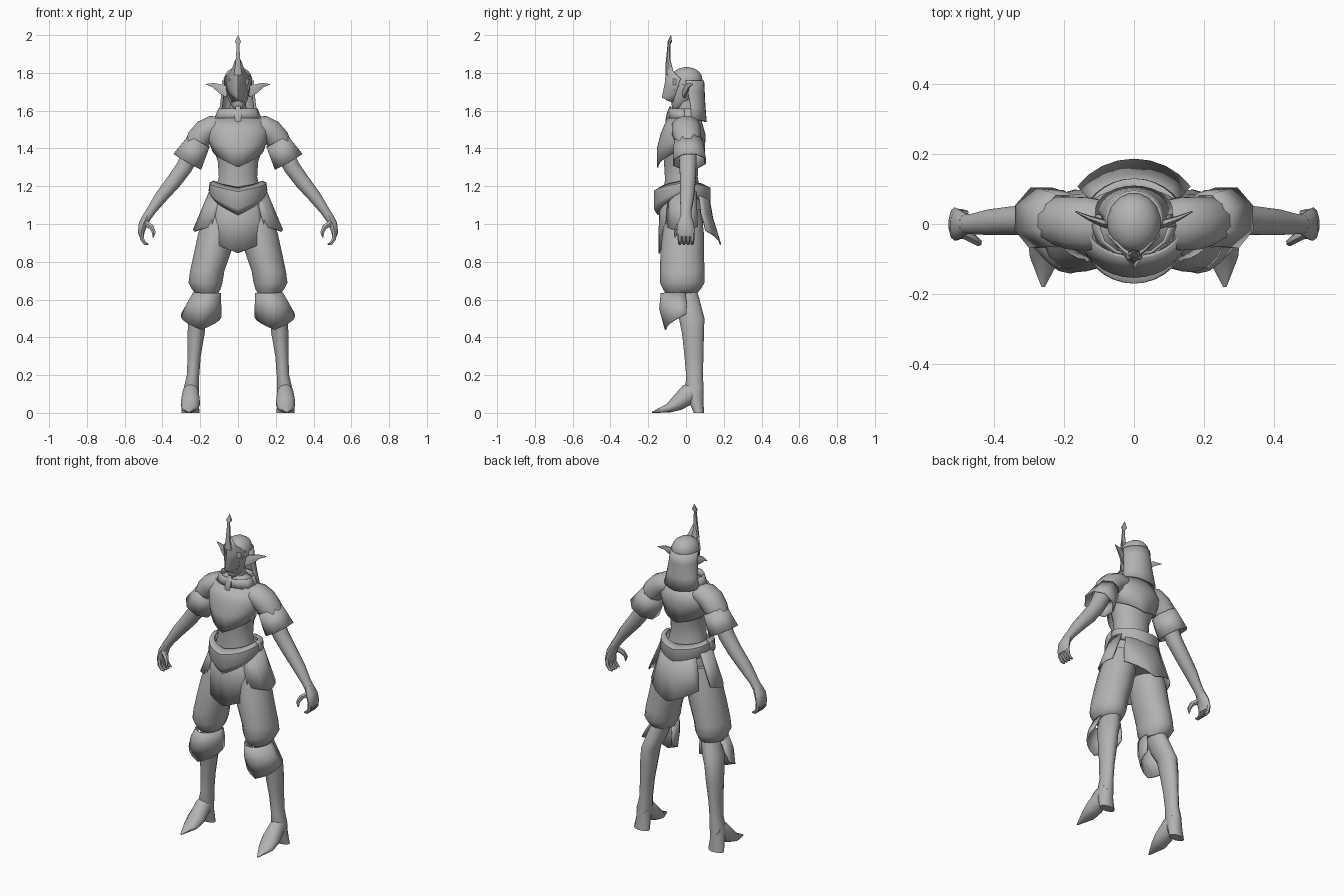
import bpy, bmesh, math
from mathutils import Vector

GREY = bpy.data.materials.new("plain_grey")
GREY.diffuse_color = (0.45, 0.45, 0.45, 1)


def finish(name, bm, mirror=False, thick=0, angle=50):
    for v in bm.verts:
        v.co.z = max(v.co.z, 0)
    bmesh.ops.recalc_face_normals(bm, faces=bm.faces)
    me = bpy.data.meshes.new(name)
    bm.to_mesh(me)
    bm.free()
    me.materials.append(GREY)
    ob = bpy.data.objects.new(name, me)
    bpy.context.collection.objects.link(ob)
    bpy.ops.object.select_all(action='DESELECT')
    ob.select_set(True)
    bpy.context.view_layer.objects.active = ob
    bpy.ops.object.shade_smooth_by_angle(angle=math.radians(angle))
    if thick:
        m = ob.modifiers.new("thickness", 'SOLIDIFY')
        m.thickness = thick
        m.offset = 0
    if mirror:
        m = ob.modifiers.new("mirror", 'MIRROR')
        m.use_clip = False
    return ob


def skin(bm, rings, closed):
    for a, b in zip(rings, rings[1:]):
        n = len(a)
        for i in range(n if closed else n - 1):
            j = (i + 1) % n
            bm.faces.new((a[i], a[j], b[j], b[i]))


def tube(name, path, n=12, mirror=False, flat=False, ref=(0, 1, 0), caps=True, thick=0):
    """Loft ellipses (x, y, z, r_side, r_depth) along a path."""
    bm = bmesh.new()
    rings = []
    pts = [Vector(p[:3]) for p in path]
    for i, p in enumerate(path):
        t = Vector((0, 0, 1)) if flat else pts[min(i + 1, len(pts) - 1)] - pts[max(i - 1, 0)]
        t.normalize()
        u = Vector(ref).cross(t).normalized()
        v = t.cross(u)
        rings.append([bm.verts.new(pts[i] + u * p[3] * math.cos(a) + v * p[4] * math.sin(a))
                      for a in (2 * math.pi * (k + 0.5) / n for k in range(n))])
    skin(bm, rings, True)
    if caps:
        bm.faces.new(rings[0])
        bm.faces.new(rings[-1])
    return finish(name, bm, mirror, thick)


def shell(name, a0, a1, rings, cols=12, mirror=False, thick=0.008):
    """Curved sheet; rings are (cx, cy, z, rx, ry, drop), drop lowers the middle to a point."""
    bm = bmesh.new()
    rows = []
    for cx, cy, z, rx, ry, drop in rings:
        row = []
        for k in range(cols + 1):
            t = k / cols
            a = math.radians(a0 + (a1 - a0) * t)
            row.append(bm.verts.new((cx + rx * math.cos(a), cy + ry * math.sin(a),
                                     z - drop * (1 - abs(2 * t - 1)))))
        rows.append(row)
    skin(bm, rows, False)
    return finish(name, bm, mirror, thick)


# torso and neck
tube("torso", [(0, -.01, .98, .13, .10), (0, -.01, 1.08, .14, .11), (0, -.02, 1.17, .12, .095),
               (0, -.025, 1.25, .103, .088), (0, -.025, 1.33, .108, .093), (0, -.02, 1.42, .14, .108),
               (0, -.015, 1.49, .165, .105), (0, -.01, 1.55, .15, .085), (0, 0, 1.585, .09, .065),
               (0, 0, 1.61, .045, .045), (0, -.01, 1.68, .04, .045)], 20, flat=True)
# short jacket with pointed hems
shell("jacket_front", 180, 360, [(0, -.01, 1.56, .13, .085, 0), (0, -.015, 1.50, .165, .115, .02),
                                 (0, -.015, 1.45, .155, .135, .05), (0, -.015, 1.40, .135, .135, .10)], 16)
shell("jacket_back", 0, 180, [(0, -.01, 1.56, .13, .085, 0), (0, -.01, 1.49, .165, .11, .02),
                              (0, -.015, 1.40, .135, .108, .06)], 16)
# collar and throat tie
shell("collar", 0, 360, [(0, -.005, 1.55, .125, .085, 0), (0, -.01, 1.61, .10, .08, 0)], 12)
tube("throat_tie", [(0, -.075, 1.62, .014, .012), (0, -.092, 1.585, .022, .01),
                    (0, -.1, 1.545, .018, .01), (0, -.1, 1.525, .005, .004)], 6)

# belt
for name, a, ry, d in (("belt_front", 180, .135, .115), ("belt_back", 0, .125, .07)):
    shell(name, a, a + 180, [(0, -.015, 1.225, .125, ry - .02, d * .3),
                             (0, -.015, 1.215, .145, ry + .015, d * .4),
                             (0, -.015, 1.18, .15, ry + .015, d * .85),
                             (0, -.015, 1.165, .14, ry - .005, d)], 16, thick=.012)
# skirt panels
shell("front_skirt", 221, 319, [(0, 0, 1.16, .14, .135, 0), (0, 0, 1.03, .17, .14, .02),
                                (0, 0, .91, .195, .142, .065)], 8)
shell("side_skirt", -54, 28, [(0, 0, 1.17, .15, .115, 0), (0, 0, .985, .235, .13, .025)],
      6, mirror=True)
shell("back_skirt", 35, 145, [(0, 0, 1.17, .14, .115, 0), (0, 0, 1.06, .17, .14, .03),
                              (0, 0, .965, .195, .183, .075)], 8)

# baggy trousers
tube("trouser_leg", [(.09, -.01, 1.08, .08, .09), (.113, -.015, .95, .1, .11), (.135, -.02, .85, .1, .115),
                     (.163, -.02, .75, .093, .118), (.172, -.02, .69, .092, .118),
                     (.168, -.022, .655, .078, .1), (.165, -.025, .63, .06, .08)], 14, True, flat=True)
# knee guards, open at the rear
shell("knee_guard", 165, 375, [(.165, -.03, .635, .07, .1, 0), (.182, -.025, .575, .09, .113, .025),
                               (.195, -.02, .525, .105, .088, .085)], 10, True)
# boots
tube("boot_shaft", [(.165, -.01, .65, .055, .07), (.193, .01, .56, .055, .075), (.215, .03, .5, .048, .07),
                    (.222, .037, .42, .047, .06), (.232, .042, .3, .036, .052),
                    (.238, .045, .2, .034, .046), (.247, .045, .13, .042, .05),
                    (.25, .052, .07, .043, .042), (.252, .068, 0, .05, .028)], 12, True, flat=True)
tube("boot_toe", [(.247, .07, .135, .036, .04), (.25, .015, .1, .045, .055), (.252, -.045, .052, .053, .042),
                  (.255, -.095, .024, .045, .024), (.26, -.18, .003, .005, .003)],
     10, True, ref=(0, 0, 1))

# shoulders, sleeves and arms
tube("shoulder", [(.09, 0, 1.52, .05, .07), (.13, 0, 1.515, .062, .078), (.172, .002, 1.49, .068, .078),
                  (.21, .008, 1.45, .065, .072), (.24, .01, 1.4, .055, .062)], 12, True)
tube("sleeve_cuff", [(.205, .012, 1.44, .064, .078), (.268, .018, 1.33, .087, .09)],
     8, True, caps=False, thick=.008)
tube("arm", [(.225, .01, 1.42, .05, .05), (.285, .01, 1.30, .045, .046), (.34, .01, 1.225, .042, .042),
             (.41, .005, 1.14, .035, .038), (.46, 0, 1.07, .026, .03), (.49, 0, 1.025, .024, .03)], 12, True)
# hands
tube("palm", [(.48, 0, 1.045, .023, .029), (.502, -.002, 1, .025, .044), (.513, 0, .955, .018, .048),
              (.51, 0, .935, .014, .045)], 10, True)
for k, y in enumerate((-.033, -.011, .011, .033)):
    tube("finger_%d" % (k + 1), [(.511, y, .955, .013, .012), (.508, y, .92, .012, .011),
                                 (.492, y, .897, .01, .01), (.475, y, .893, .005, .005)], 6, True)
tube("thumb", [(.49, -.025, 1.005, .016, .016), (.46, -.042, .985, .015, .014),
               (.445, -.054, .955, .011, .01), (.45, -.058, .928, .004, .004)], 6, True)

# head
tube("head", [(0, -.05, 1.61, .02, .02), (0, -.04, 1.625, .035, .035), (0, -.025, 1.66, .053, .056),
              (0, -.015, 1.71, .064, .07), (0, -.005, 1.77, .066, .075), (0, 0, 1.8, .05, .06)], 14, flat=True)
tube("ear", [(.05, -.01, 1.695, .032, .012), (.09, .003, 1.715, .028, .012), (.13, .018, 1.735, .014, .007),
             (.168, .036, 1.74, .002, .002)], 6, True)
# hair
tube("hair_cap", [(0, .002, 1.735, .076, .084), (0, .003, 1.765, .077, .086), (0, .003, 1.79, .07, .08),
                  (0, .003, 1.81, .056, .064), (0, .003, 1.824, .034, .04), (0, .003, 1.83, .01, .012)],
     16, flat=True)
shell("hair_fall", -5, 185, [(0, .005, 1.76, .077, .084, 0), (0, .015, 1.7, .08, .077, 0),
                             (0, .03, 1.62, .09, .066, 0), (0, .035, 1.555, .105, .068, .015)],
      14, thick=.014)

# mask with a pointed beak
bm = bmesh.new()
rows = []
for yc, zc, xe, ye, ze in ((-.098, 1.87, .012, -.085, 1.87), (-.103, 1.81, .034, -.07, 1.81),
                           (-.108, 1.75, .073, -.03, 1.77), (-.124, 1.67, .052, -.05, 1.7),
                           (-.095, 1.655, .03, -.07, 1.645)):
    rows.append([bm.verts.new(p) for p in ((-xe, ye, ze), (0, yc, zc), (xe, ye, ze))])
skin(bm, rows, False)
finish("mask", bm, thick=.008, angle=30)
# crest spike with a diamond tip
tube("crest_spike", [(0, -.09, 1.79, .026, .018), (0, -.095, 1.85, .015, .013), (0, -.09, 1.95, .008, .008),
                     (0, -.086, 1.965, .019, .012), (0, -.08, 2.0, .001, .001)], 6, flat=True)
